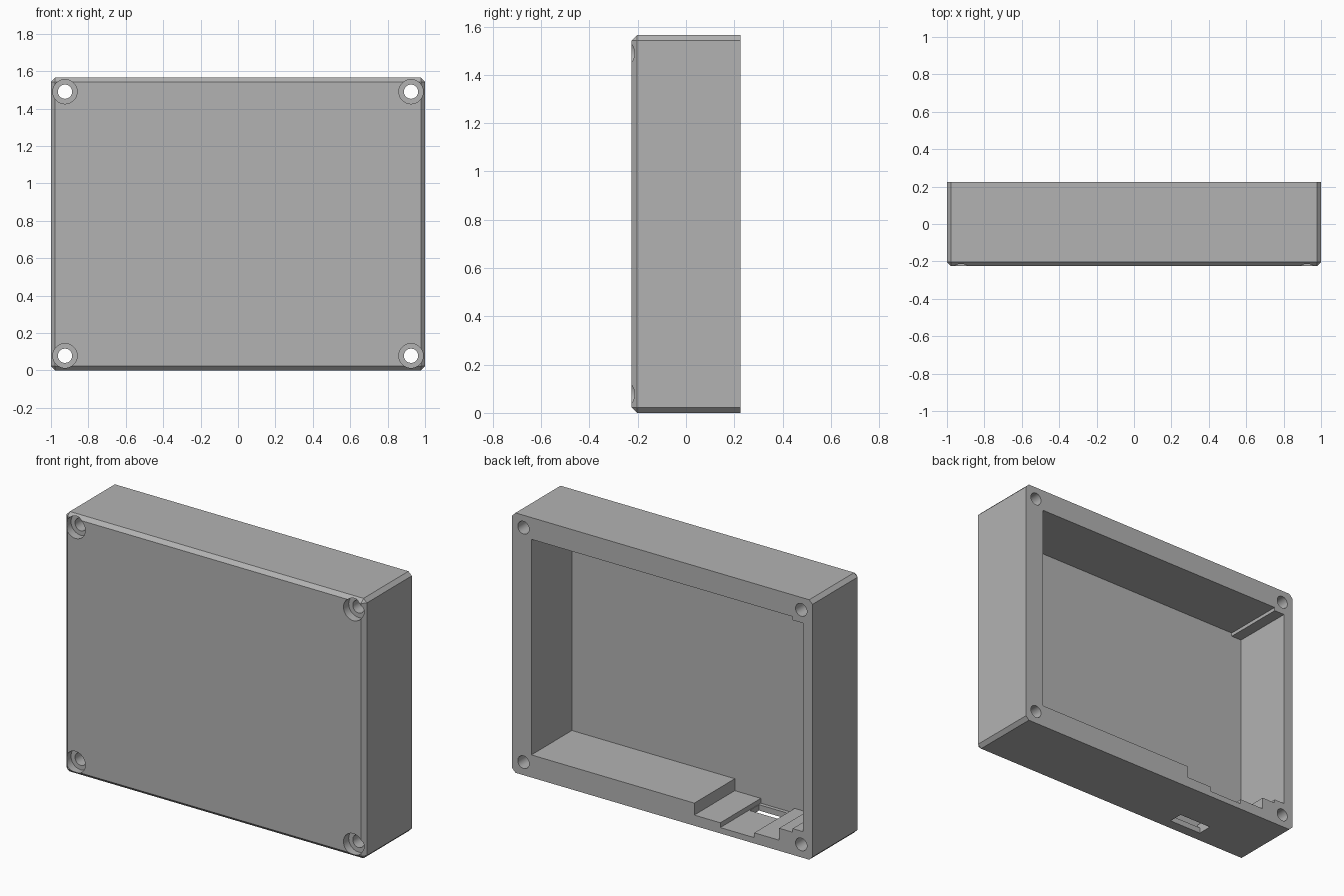
import bpy, bmesh, math
from mathutils import Matrix, Vector

if "Cube" in bpy.data.objects:
    bpy.data.objects.remove(bpy.data.objects["Cube"], do_unlink=True)

WIDTH, DEPTH, HEIGHT = 2.0, 0.45, 1.565
BACK, FRONT = DEPTH / 2, -DEPTH / 2
FLOOR = BACK - 0.385          # inside face of the front panel
CHAMFER = 0.022

# Plain grey plastic
grey = bpy.data.materials.new("grey_plastic")
grey.use_nodes = True
GREY = (0.45, 0.45, 0.45, 1)
grey.diffuse_color = GREY
grey.node_tree.nodes["Principled BSDF"].inputs["Base Color"].default_value = GREY


def make_object(name, bm):
    mesh = bpy.data.meshes.new(name)
    bm.to_mesh(mesh)
    bm.free()
    mesh.materials.append(grey)
    obj = bpy.data.objects.new(name, mesh)
    bpy.context.collection.objects.link(obj)
    return obj


def box_mesh(x, y, z):
    """Box from (low, high) pairs along each axis."""
    bm = bmesh.new()
    bmesh.ops.create_cube(bm, size=1)
    for v in bm.verts:
        v.co = Vector(r[0] if c < 0 else r[1] for c, r in zip(v.co, (x, y, z)))
    return bm


def cylinder_mesh(x, z, radius, y):
    bm = bmesh.new()
    place = Matrix.Translation((x, sum(y) / 2, z)) @ Matrix.Rotation(math.pi / 2, 4, "X")
    bmesh.ops.create_cone(bm, cap_ends=True, segments=48, radius1=radius,
                          radius2=radius, depth=y[1] - y[0], matrix=place)
    return bm


# Solid case, chamfered everywhere except around the open back
bm = box_mesh((-WIDTH / 2, WIDTH / 2), (FRONT, BACK), (0, HEIGHT))
edges = [e for e in bm.edges if any(v.co.y < 0 for v in e.verts)]
bmesh.ops.bevel(bm, geom=edges, offset=CHAMFER, segments=1, affect="EDGES")
case = make_object("case_shell", bm)


def cut(bm):
    cutter = make_object("cutter", bm)
    cutter.hide_render = True
    mod = case.modifiers.new("cut", "BOOLEAN")
    mod.operation, mod.solver, mod.object = "DIFFERENCE", "EXACT", cutter
    bpy.context.view_layer.objects.active = case
    bpy.ops.object.modifier_apply(modifier=mod.name)
    bpy.data.objects.remove(cutter, do_unlink=True)


# Cavity, side recess and stepped connector recess, open at the back
inside = (FLOOR, BACK + 0.1)
for x, z in [((-0.868, 0.872), (0.136, 1.434)),
             ((-0.938, -0.5), (0.158, 1.413)),
             ((-0.778, -0.213), (0.064, 0.5)),
             ((-0.612, -0.386), (0.035, 0.5))]:
    cut(box_mesh(x, inside, z))

# Connector slot through the bottom wall
cut(box_mesh((-0.61, -0.39), (-0.138, -0.048), (-0.1, 0.2)))

# Counterbored screw holes in the four corners
for x in (-0.925, 0.925):
    for z in (0.078, 1.49):
        cut(cylinder_mesh(x, z, 0.038, (FRONT - 0.1, BACK + 0.1)))
        cut(cylinder_mesh(x, z, 0.065, (FRONT - 0.1, FRONT + 0.05)))

# Smooth hole walls, crisp edges elsewhere
bpy.ops.object.select_all(action="DESELECT")
case.select_set(True)
bpy.context.view_layer.objects.active = case
bpy.ops.object.shade_smooth_by_angle(angle=math.radians(30))
